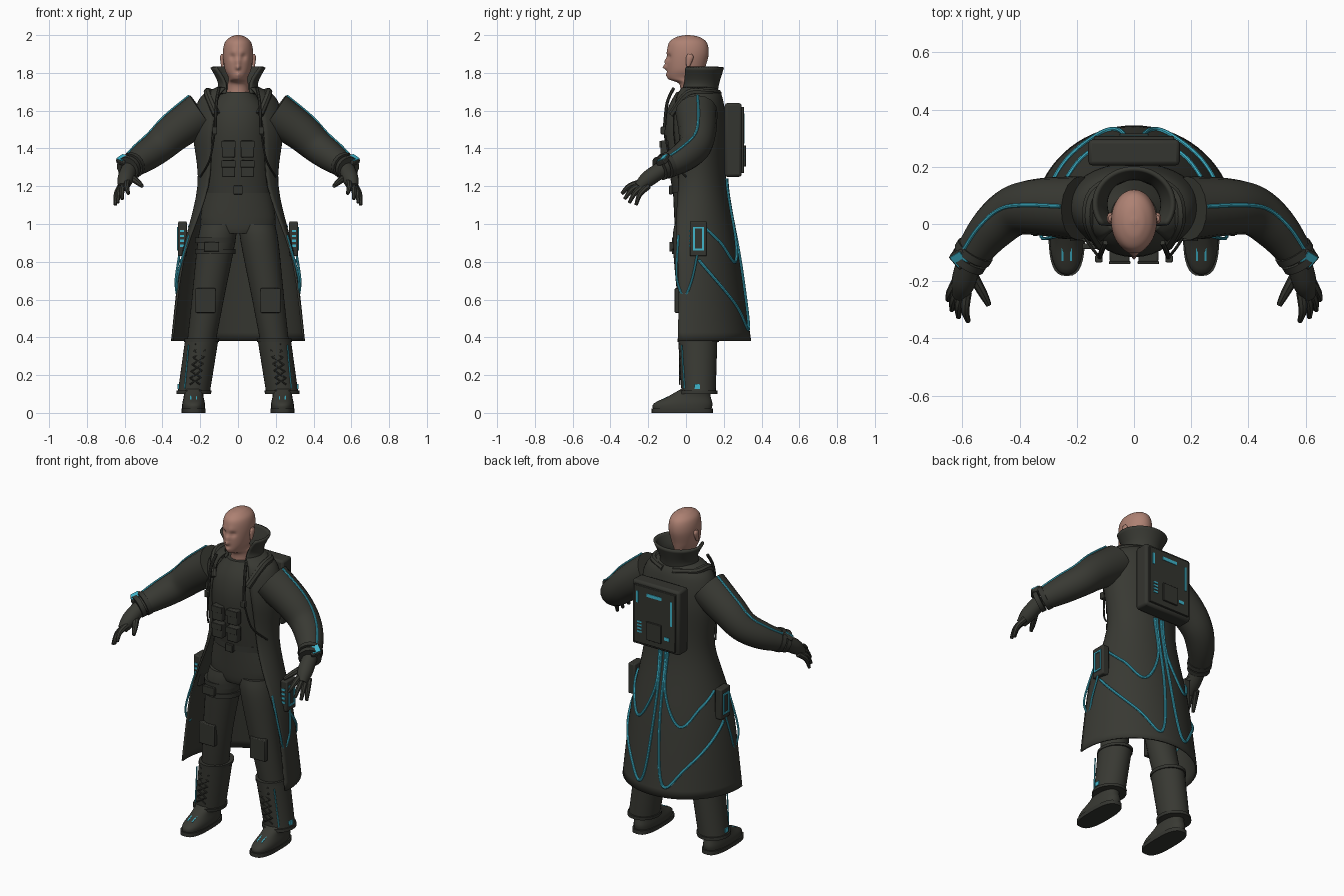
import bpy, bmesh, math
from mathutils import Vector

default_cube = bpy.data.objects.get("Cube")
if default_cube:
    bpy.data.objects.remove(default_cube, do_unlink=True)


def material(name, red, green, blue):
    mat = bpy.data.materials.new(name)
    mat.use_nodes = True
    mat.diffuse_color = (red, green, blue, 1)
    mat.node_tree.nodes["Principled BSDF"].inputs["Base Color"].default_value = mat.diffuse_color
    return mat


CLOTH = material("dark olive cloth", .04, .041, .033)
GEAR = material("dark gear", .034, .035, .029)
SKIN = material("skin", .42, .22, .17)
CYAN = material("cyan glow", .05, .46, .6)


def finish(name, mesh, mat):
    mesh.materials.clear()
    mesh.materials.append(mat)
    mesh.shade_smooth()
    mesh.set_sharp_from_angle(angle=math.radians(40))
    ob = bpy.data.objects.new(name, mesh)
    bpy.context.scene.collection.objects.link(ob)
    return ob


def from_bmesh(name, bm, mat):
    bmesh.ops.recalc_face_normals(bm, faces=bm.faces)
    mesh = bpy.data.meshes.new(name)
    bm.to_mesh(mesh)
    bm.free()
    return finish(name, mesh, mat)


def spline(rows, steps):
    """Smooth rows of numbers with Catmull-Rom interpolation."""
    out = []
    last = len(rows) - 1
    for i in range(last):
        four = [rows[max(i - 1, 0)], rows[i], rows[i + 1], rows[min(i + 2, last)]]
        for j in range(steps):
            t = j / steps
            out.append([b + t / 2 * (c - a + t * (2 * a - 5 * b + 4 * c - d + t * (3 * (b - c) + d - a)))
                        for a, b, c, d in zip(*four)])
    return out + [list(rows[last])]


def bridge(bm, rings):
    for low, high in zip(rings, rings[1:]):
        for i in range(len(low) - 1):
            bm.faces.new((low[i], low[i + 1], high[i + 1], high[i]))


def loft(name, rows, mat, axis=lambda z: 0, steps=4, sides=32, power=2):
    """Closed stack of rounded rings: z, centre y, radius x, radius y."""
    bm = bmesh.new()
    rings = []
    for z, cy, rx, ry in spline(rows, steps):
        ring = []
        for i in range(sides):
            c, s = math.cos(math.tau * i / sides), math.sin(math.tau * i / sides)
            ring.append(bm.verts.new((axis(z) + rx * math.copysign(abs(c) ** (2 / power), c),
                                      cy + ry * math.copysign(abs(s) ** (2 / power), s), z)))
        rings.append(ring)
    bridge(bm, [ring + ring[:1] for ring in rings])
    bm.faces.new(rings[0])
    bm.faces.new(rings[-1])
    return from_bmesh(name, bm, mat)


def band(name, z, height, cy, rx, ry, axis=lambda z: 0):
    loft(name, [(z, cy, rx, ry), (z + height, cy, rx, ry)], GEAR, axis, steps=1)


def wrap(row, degrees, lift=0):
    """Point on a ring of the coat, with the angle measured from the back."""
    z, rx, cy, ry = row[:4]
    t = math.radians(degrees)
    return ((rx + lift) * math.sin(t), cy + (ry + lift) * math.cos(t), z)


def shell(name, rows, mat, thick, sides=40):
    """Open wrap around the back: z, radius x, centre y, radius y, half angle."""
    bm = bmesh.new()
    bridge(bm, [[bm.verts.new(wrap(row, row[4] * (2 * i / sides - 1))) for i in range(sides + 1)]
                for row in rows])
    mod = from_bmesh(name, bm, mat).modifiers.new("thickness", 'SOLIDIFY')
    mod.thickness, mod.offset = thick, 0


def tube(name, points, radii, mat, steps=5):
    """Round tube through points; radii is one number or one per point."""
    if not isinstance(radii, list):
        radii = [radii] * len(points)
    curve = bpy.data.curves.new(name, 'CURVE')
    curve.dimensions, curve.use_fill_caps = '3D', True
    curve.bevel_depth, curve.bevel_resolution = 1, 6 if max(radii) > .03 else 2
    rows = spline([(*p, r) for p, r in zip(points, radii)], steps)
    line = curve.splines.new('POLY')
    line.points.add(len(rows) - 1)
    for point, (x, y, z, r) in zip(line.points, rows):
        point.co, point.radius = (x, y, z, 1), r
    temp = bpy.data.objects.new(name, curve)
    bpy.context.scene.collection.objects.link(temp)
    graph = bpy.context.evaluated_depsgraph_get()
    mesh = bpy.data.meshes.new_from_object(temp.evaluated_get(graph))
    bpy.data.objects.remove(temp, do_unlink=True)
    finish(name, mesh, mat)


def box(name, centre, size, mat=GEAR, turn=(0, 0, 0)):
    bm = bmesh.new()
    bmesh.ops.create_cube(bm, size=1)
    bmesh.ops.scale(bm, vec=size, verts=bm.verts)
    ob = from_bmesh(name, bm, mat)
    ob.location, ob.rotation_euler = centre, turn
    if mat is GEAR:
        mod = ob.modifiers.new("bevel", 'BEVEL')
        mod.width, mod.segments = min(size) * .15, 2


# Head: smooth stack, then a face sculpted with soft bumps
head = loft("head", [(1.66, .03, .06, .06), (1.74, .03, .055, .065), (1.77, 0, .05, .09), (1.82, 0, .07, .1),
                     (1.9, .01, .08, .11), (1.96, .01, .07, .1), (1.99, .01, .04, .06), (2, .01, .01, .01)],
            SKIN, steps=8, sides=72)
bumps = {"nose tip": (0, 1.83, .012, .024), "nose bridge": (0, 1.86, .015, .014), "eyes": (.03, 1.885, .014, -.012),
         "brow": (.02, 1.91, .02, .005), "lips": (0, 1.79, .012, .008), "chin": (0, 1.765, .015, .006)}
for v in head.data.vertices:
    if v.co.y < 0 and v.co.z > 1.74:
        v.co.y -= sum(depth * math.exp(-((abs(v.co.x) - x) ** 2 + (v.co.z - z) ** 2) / size ** 2)
                      for x, z, size, depth in bumps.values())

# Body under the coat
loft("shirt", [(1.17, .04, .17, .11), (1.45, .03, .17, .145), (1.6, .02, .15, .12), (1.7, .03, .08, .08)], CLOTH)
loft("hips", [(1.2, .04, .17, .11), (1, .04, .2, .1), (.95, .04, .15, .09)], CLOTH)
band("belt", 1.165, .035, .045, .177, .12)
box("belt_buckle", (0, -.08, 1.18), (.05, .02, .045))

# Long open coat with a standing collar
coat = spline([(.38, .35, 0, .34, 97), (.8, .3, .02, .26, 104), (1.2, .21, .06, .15, 131),
               (1.5, .235, .06, .15, 145), (1.66, .2, .06, .13, 148), (1.72, .11, .06, .1, 142)], 6)
shell("coat", coat, CLOTH, .01)
shell("collar", spline([(1.69, .11, .06, .1, 146), (1.75, .1, .07, .1, 138), (1.83, .14, .07, .125, 124)], 4),
      CLOTH, .014)


def on_coat(degrees, z):
    low, high = next(pair for pair in zip(coat, coat[1:]) if pair[1][0] >= z)
    t = (z - low[0]) / (high[0] - low[0])
    return wrap([a + t * (b - a) for a, b in zip(low, high)], degrees, .009)


# Backpack with raised panel and light plates
box("backpack", (0, .25, 1.445), (.32, .09, .39))
box("backpack_cover", (0, .297, 1.445), (.28, .02, .35))
box("backpack_panel", (0, .31, 1.36), (.1, .014, .11))
box("backpack_top_light", (0, .307, 1.575), (.1, .006, .02), CYAN)
box("backpack_long_light", (-.115, .307, 1.5), (.012, .006, .15), CYAN)
box("backpack_short_light", (.115, .307, 1.55), (.014, .006, .07), CYAN)
box("backpack_low_light", (-.085, .307, 1.34), (.035, .006, .02), CYAN)
for i in range(4):
    box("backpack_dash_light", (.1, .307, 1.34 + i * .02), (.03, .006, .01), CYAN)

# Chest pouches
for x in (-.05, .05):
    for z in (1.293, 1.397):
        box("chest_pouch", (x, -.112, z), (.07, .045, .09))
        box("chest_pouch_flap", (x, -.135, z + .025), (.074, .01, .036))

# Straps and pocket on the right thigh
for z in (.84, .9):
    band("thigh_strap", z, .028, .03, .108, .105, lambda z: -.12)
box("thigh_pocket", (-.14, -.078, .88), (.08, .02, .05))

for s, side in ((1, "left_"), (-1, "right_")):
    def flip(point):
        return (s * point[0], point[1], point[2])

    def path(name, points, radii, mat, steps=5):
        tube(side + name, [flip(p) for p in points], radii, mat, steps)

    def block(name, centre, size, mat=GEAR, turn=(0, 0, 0)):
        box(side + name, flip(centre), size, mat, (turn[0], s * turn[1], s * turn[2]))

    def leg_axis(z):
        return s * (.25 - .15 * z)

    # Ear
    loft(side + "ear", [(1.83, .01, .006, .008), (1.88, .02, .012, .02), (1.9, .02, .006, .01)], SKIN,
         lambda z: s * .083, sides=16)

    # Sleeve with a light line along its top
    arm = [(.19, .055, 1.59), (.33, .06, 1.49), (.42, .045, 1.41), (.5, -.02, 1.35), (.57, -.11, 1.3)]
    girth = [.112, .1, .088, .078, .06]
    path("sleeve", arm, girth, CLOTH)
    up = Vector((.6, .06, .8))
    path("sleeve_light", [Vector(p) + up * r for p, r in zip(arm, girth)], .007, CYAN)

    # Cuff bands and wrist screen
    wrist, along = Vector((.56, -.1, 1.31)), Vector((.5, -.8, -.35))
    for i in range(2):
        path("cuff_band", [wrist + along * (i * .036 + end) for end in (-.013, .013)], .07 - i * .005, GEAR, 1)
    tilt = (.3, .55, -.55)
    block("wrist_mount", (.605, -.12, 1.338), (.06, .06, .026), GEAR, tilt)
    block("wrist_screen", (.612, -.123, 1.35), (.046, .046, .009), CYAN, tilt)

    # Gloved hand: palm, four fanned fingers and a thumb
    path("palm", [(.575, -.12, 1.295), (.595, -.2, 1.24), (.608, -.25, 1.195)], [.042, .043, .028], CLOTH)
    for i in range(4):
        t = i / 3
        base = Vector((.62, -.2, 1.2)).lerp(Vector((.585, -.24, 1.22)), t)
        tip = Vector((.65, -.265, 1.1)).lerp(Vector((.58, -.34, 1.16)), t)
        tip += Vector((.012, -.012, -.01)) * math.sin(math.pi * t)
        knuckle = (base + tip) / 2 + Vector((.008, -.01, .01))
        path("finger", [base, knuckle, tip], [.018, .015, .009], CLOTH)
    path("thumb", [(.57, -.17, 1.25), (.53, -.24, 1.22), (.508, -.283, 1.2)], [.02, .016, .01], CLOTH)

    # Lapel fold, chest strap and cord
    path("collar_fold", [(.115, -.075, 1.58), (.16, .01, 1.69), (.14, .11, 1.695), (.03, .17, 1.69)], .021, CLOTH)
    path("chest_strap", [(.1, -.065, 1.72), (.115, -.1, 1.64), (.12, -.115, 1.5)], .009, GEAR)
    block("strap_toggle", (.123, -.122, 1.495), (.026, .024, .04))
    path("chest_cord", [(.125, -.11, 1.47), (.15, -.08, 1.34), (.2, 0, 1.25)], .005, GEAR)

    # Trouser leg and knee pad
    loft(side + "leg", [(1, .035, .095, .095), (.9, .03, .1, .1), (.6, .035, .085, .08), (.36, .06, .075, .08)],
         CLOTH, leg_axis)
    block("knee_pad", (.172, -.045, .595), (.105, .03, .13))

    # Boot shaft with rings, crossed laces and lights
    loft(side + "boot", [(.1, .067, .085, .09), (.39, .062, .088, .104)], CLOTH, leg_axis)
    for z in (.1, .375):
        band(side + "boot_ring", z, .018, .065, .092, .1 + z / 40, leg_axis)
    for i in range(6):
        z = .15 + i * .036
        x = abs(leg_axis(z))
        for end in (-.028, .028):
            path("lace", [(x - end, -.032, z), (x + end, -.032, z + .036)], .004, GEAR, 1)
    path("boot_light", [(.283, -.008, .13), (.262, -.023, .36)], .004, CYAN)
    block("boot_badge", (.316, .06, .14), (.008, .03, .025), CYAN)

    # Shoe on a flat sole
    loft(side + "sole", [(0, -.02, .064, .162), (.024, -.02, .064, .162)], GEAR, lambda z: s * .235, steps=1, power=2.8)
    loft(side + "shoe", [(.02, -.02, .06, .155), (.05, -.015, .06, .155), (.09, .02, .052, .11), (.13, .055, .055, .075)],
         CLOTH, lambda z: s * .235, power=2.4)
    for x in (.22, .25):
        block("shoe_light", (x, -.105, .078), (.007, .05, .008), CYAN, (.4, 0, 0))

    # Hip unit with a frame and bar lights
    block("hip_unit", (.294, .065, .922), (.046, .09, .185))
    for end in (-1, 1):
        block("hip_frame_upright", (.319, .066 + end * .024, .922), (.008, .01, .125), CYAN)
        block("hip_frame_rail", (.319, .066, .922 + end * .058), (.008, .058, .01), CYAN)
    for i in range(4):
        block("hip_bar", (.296, .019, .885 + i * .026), (.022, .006, .012), CYAN)

    # Glowing cables over the coat
    upper = [(8, 1.24), (7, 1), (26, .8), (50, .9), (76, .99)]
    lower = [(4, 1.24), (4, .8), (12, .45), (35, .57), (80, .81)]
    for name, course in (("upper_cable", upper), ("lower_cable", lower)):
        path(name, [on_coat(*spot) for spot in spline(course, 4)], .008, CYAN)
    path("front_cable", [(.26, -.04, .94), (.32, -.05, .72), (.32, -.01, .62), (.33, .03, .7), (.31, .06, .84)],
         .006, CYAN)
